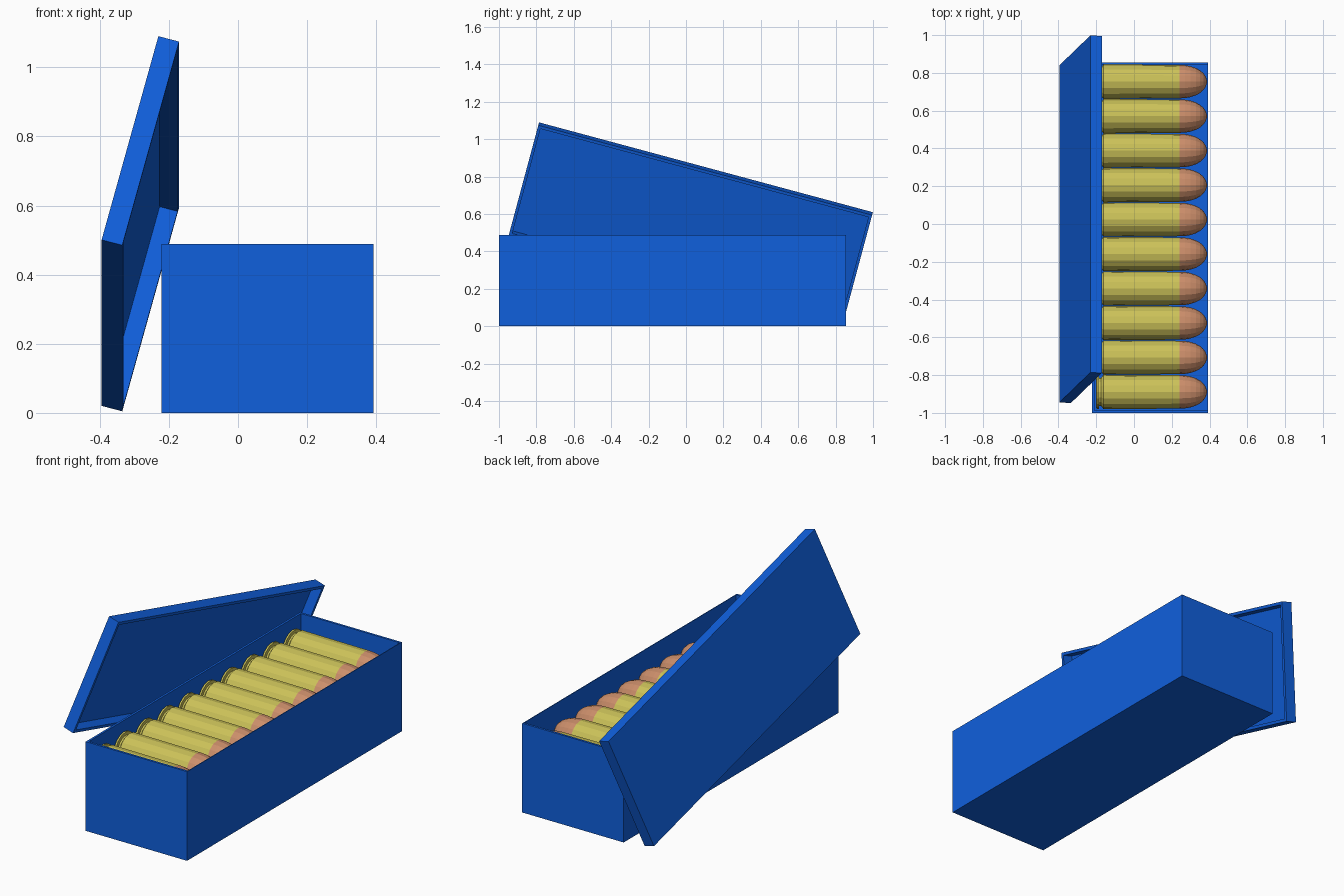
import bpy, bmesh, math
from mathutils import Matrix, Vector

if "Cube" in bpy.data.objects:
    bpy.data.objects.remove(bpy.data.objects["Cube"], do_unlink=True)


def material(name, color):
    m = bpy.data.materials.new(name)
    m.use_nodes = True
    m.diffuse_color = (*color, 1)
    m.node_tree.nodes["Principled BSDF"].inputs["Base Color"].default_value = (*color, 1)
    return m


blue = material("blue card", (0.005, 0.115, 0.72))
brass = material("brass", (0.60, 0.54, 0.10))
copper = material("copper", (0.60, 0.27, 0.145))


def finish(bm, name, mats):
    bmesh.ops.recalc_face_normals(bm, faces=bm.faces)
    mesh = bpy.data.meshes.new(name)
    bm.to_mesh(mesh)
    bm.free()
    for m in mats:
        mesh.materials.append(m)
    obj = bpy.data.objects.new(name, mesh)
    bpy.context.collection.objects.link(obj)
    return obj


def loft(bm, rings):
    """Join closed rings of equal size with quads and cap both ends."""
    loops = [[bm.verts.new(p) for p in ring] for ring in rings]
    n = len(loops[0])
    for a, b in zip(loops, loops[1:]):
        for i in range(n):
            j = (i + 1) % n
            bm.faces.new((a[i], a[j], b[j], b[i]))
    bm.faces.new(loops[0])
    bm.faces.new(loops[-1])


def tray(name, x0, x1, y0, y1, height, wall, right_wall, floor):
    """Open-topped box with thin walls."""
    def rect(z, t, tr):
        return [(x0 + t, y0 + t, z), (x1 - tr, y0 + t, z),
                (x1 - tr, y1 - t, z), (x0 + t, y1 - t, z)]
    bm = bmesh.new()
    loft(bm, [rect(0, 0, 0), rect(height, 0, 0),
              rect(height, wall, right_wall), rect(floor, wall, right_wall)])
    return finish(bm, name, [blue])


# Box body
tray("box_body", -0.222, 0.392, -1.0, 0.856, 0.488, 0.012, 0.004, 0.012)

# Lid leaning against the side of the box
lid = tray("lid", -0.924, 0.924, -0.316, 0.316, 0.062, 0.016, 0.016, 0.008)
long_axis = Vector((0, 0.966, -0.26)).normalized()
normal = long_axis.cross(Vector((0.26, 0.253, 0.932))).normalized()
short_axis = normal.cross(long_axis)
lid.matrix_world = (Matrix.Translation((-0.3125, 0.0275, 0.555))
                    @ Matrix((long_axis, short_axis, normal)).transposed().to_4x4())

# Cartridge: rim, groove, case and rounded tip, turned around the x axis
R, MOUTH, TIP, SIDES = 0.091, 0.24, 0.386, 16
profile = [(-0.2, R * 0.92), (-0.196, R), (-0.186, R), (-0.184, R * 0.82),
           (-0.174, R * 0.82), (-0.162, R), (MOUTH, R * 0.97)]
for u in (0.2, 0.4, 0.6, 0.75, 0.88, 0.96, 0.995):
    profile.append((MOUTH + u * (TIP - MOUTH), R * 0.97 * math.sqrt(1 - u ** 2.2)))

bm = bmesh.new()
angles = [2 * math.pi * i / SIDES for i in range(SIDES)]
loft(bm, [[(x, r * math.cos(a), r * math.sin(a)) for a in angles] for x, r in profile])
for f in bm.faces:
    f.material_index = int(f.calc_center_median().x > MOUTH)
first = finish(bm, "cartridge_1", [brass, copper])

# Row of ten cartridges
for i in range(10):
    obj = first
    if i:
        obj = bpy.data.objects.new(f"cartridge_{i + 1}", first.data)
        bpy.context.collection.objects.link(obj)
    obj.location = (0, -0.889 + i * 0.1825, 0.347)
